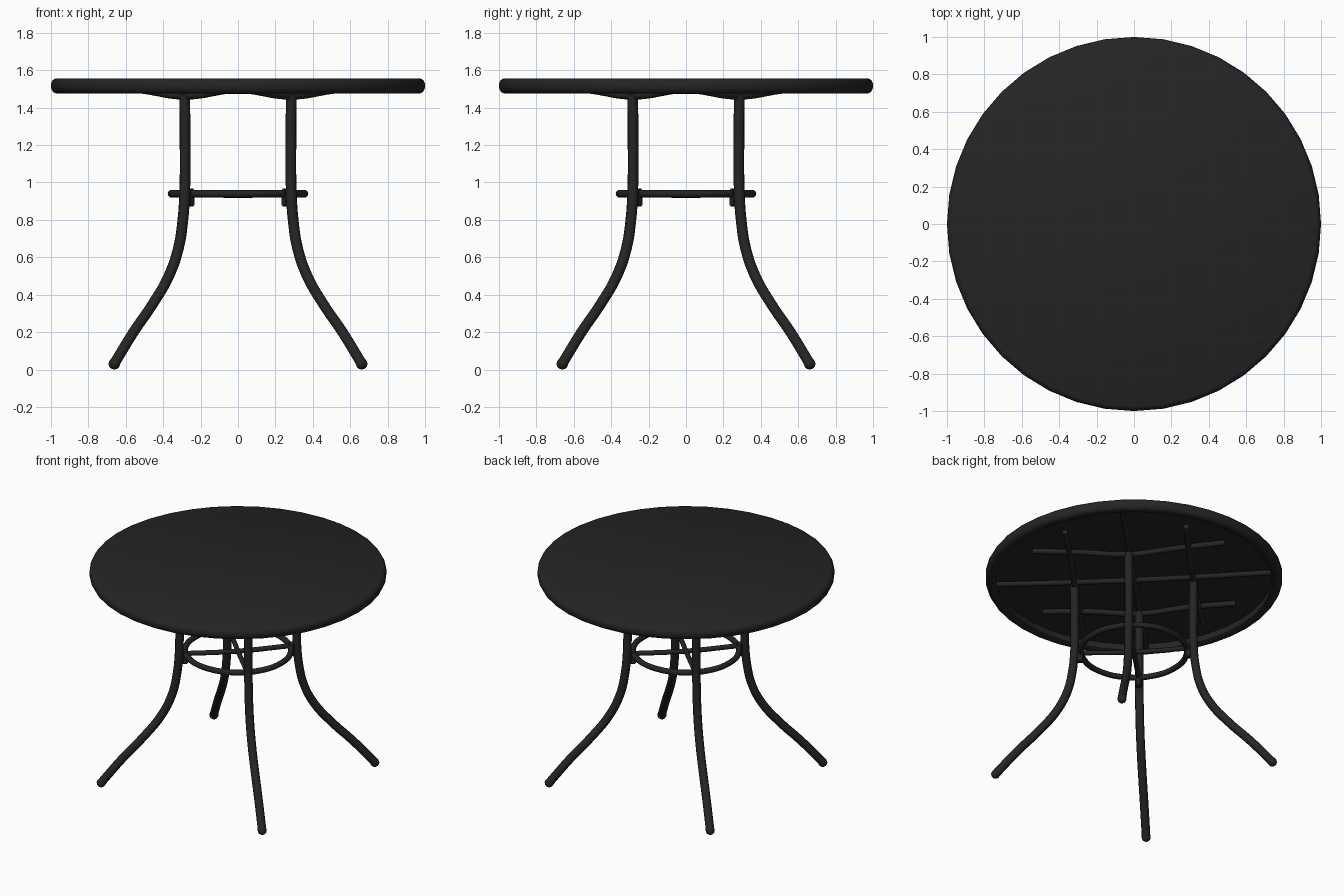
import bpy
import bmesh
from math import pi, cos, sin
from mathutils import Matrix, Vector

cube = bpy.data.objects.get("Cube")
if cube:
    bpy.data.objects.remove(cube, do_unlink=True)

black = bpy.data.materials.new("matt black")
black.use_nodes = True
colour = (0.018, 0.018, 0.018, 1)
black.diffuse_color = colour
black.node_tree.nodes["Principled BSDF"].inputs["Base Color"].default_value = colour


def add_mesh(name, mesh, angle=0.8):
    """Link a mesh as a smooth black part with its sharp edges kept."""
    obj = bpy.data.objects.new(name, mesh)
    bpy.context.collection.objects.link(obj)
    mesh.materials.clear()
    mesh.materials.append(black)
    bpy.ops.object.select_all(action="DESELECT")
    obj.select_set(True)
    bpy.context.view_layer.objects.active = obj
    bpy.ops.object.shade_smooth_by_angle(angle=angle)
    return obj


def tube(name, points, radius, turn=0.0, closed=False):
    """Sweep a round tube along a smooth path, turned about z."""
    curve = bpy.data.curves.new(name, "CURVE")
    curve.dimensions = "3D"
    curve.bevel_depth = radius
    curve.bevel_resolution = 3
    curve.resolution_u = 5
    curve.use_fill_caps = True
    spline = curve.splines.new("BEZIER")
    spline.bezier_points.add(len(points) - 1)
    spline.use_cyclic_u = closed
    for knot, p in zip(spline.bezier_points, points):
        knot.co = Matrix.Rotation(turn, 3, "Z") @ Vector(p)
        knot.handle_left_type = knot.handle_right_type = "AUTO"
    helper = bpy.data.objects.new(name + "_path", curve)
    bpy.context.collection.objects.link(helper)
    graph = bpy.context.evaluated_depsgraph_get()
    mesh = bpy.data.meshes.new_from_object(helper.evaluated_get(graph))
    bpy.data.objects.remove(helper, do_unlink=True)
    return add_mesh(name, mesh)


def lathe(name, profile, steps):
    """Spin a radius/height profile that starts and ends on the axis."""
    bm = bmesh.new()
    verts = [bm.verts.new((r, 0, z)) for r, z in profile]
    edges = [bm.edges.new(pair) for pair in zip(verts, verts[1:])]
    bmesh.ops.spin(bm, geom=verts + edges, axis=(0, 0, 1), cent=(0, 0, 0),
                   angle=2 * pi, steps=steps)
    bmesh.ops.remove_doubles(bm, verts=bm.verts, dist=0.0005)
    bmesh.ops.recalc_face_normals(bm, faces=bm.faces)
    mesh = bpy.data.meshes.new(name)
    bm.to_mesh(mesh)
    bm.free()
    return add_mesh(name, mesh)


# Round top with a rolled rim and a hollow underside
lathe("table_top", [(0, 1.556), (0.975, 1.556), (0.99, 1.548), (1, 1.53),
                    (1, 1.505), (0.99, 1.485), (0.975, 1.476), (0.945, 1.476),
                    (0.93, 1.485), (0.93, 1.53), (0, 1.53)], 40)

# Leg path: distance from the axis and height
leg_path = [(0.403, 1.47), (0.4, 1.2), (0.403, 0.95), (0.417, 0.8),
            (0.45, 0.65), (0.523, 0.5), (0.645, 0.35), (0.79, 0.2), (0.935, 0.032)]

for i, side in enumerate(("back_left", "back_right", "front_right", "front_left")):
    turn = pi / 4 + i * pi / 2
    tube("leg_" + side, [(r, 0, z) for r, z in leg_path], 0.029, turn)

    # Rounded foot
    bm = bmesh.new()
    bmesh.ops.create_uvsphere(bm, u_segments=12, v_segments=8, radius=0.031)
    bmesh.ops.translate(bm, verts=bm.verts,
                        vec=(0.935 * cos(turn), 0.935 * sin(turn), 0.031))
    mesh = bpy.data.meshes.new("foot")
    bm.to_mesh(mesh)
    bm.free()
    add_mesh("foot_" + side, mesh)

    # Upward-curving bar across the head of the leg
    tube("top_support_" + side,
         [(0.41, -0.65, 1.515), (0.4, -0.33, 1.495), (0.4, 0, 1.462),
          (0.4, 0.33, 1.495), (0.41, 0.65, 1.515)], 0.02, turn)

    # Clip joining the ring to the leg
    bm = bmesh.new()
    bmesh.ops.create_cube(bm, size=1)
    bmesh.ops.scale(bm, verts=bm.verts, vec=(0.045, 0.04, 0.095))
    bmesh.ops.bevel(bm, geom=bm.edges[:], offset=0.008, segments=1, affect="EDGES")
    bmesh.ops.translate(bm, verts=bm.verts, vec=(0.365, 0, 0.92))
    bmesh.ops.rotate(bm, verts=bm.verts, cent=(0, 0, 0),
                     matrix=Matrix.Rotation(turn, 3, "Z"))
    mesh = bpy.data.meshes.new("clip")
    bm.to_mesh(mesh)
    bm.free()
    add_mesh("ring_clip_" + side, mesh, 0.3)

# Brace ring between the legs
tube("brace_ring", [(0.356 * cos(a * pi / 6), 0.356 * sin(a * pi / 6), 0.94)
                    for a in range(12)], 0.02, closed=True)

# Crossed bars inside the ring and under the top
for name, turn in (("first", pi / 4), ("second", -pi / 4)):
    tube("brace_bar_" + name,
         [(-0.37, 0, 0.945), (0, 0, 0.933), (0.37, 0, 0.945)], 0.017, turn)
    tube("top_bar_" + name,
         [(-0.935, 0, 1.505), (0, 0, 1.492), (0.935, 0, 1.505)], 0.019, turn)
